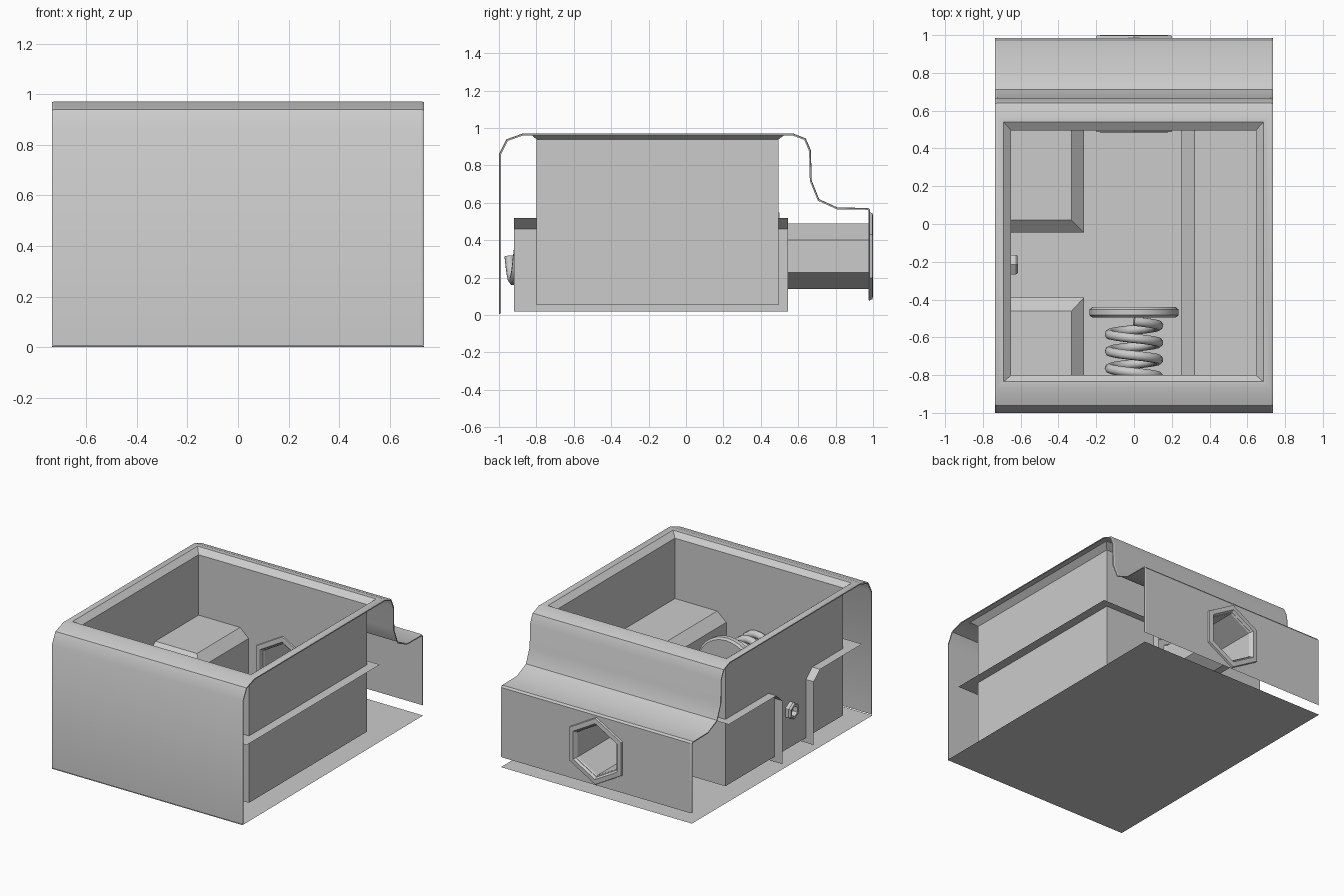
import bpy, bmesh
from math import sin, cos, pi, radians

if "Cube" in bpy.data.objects:
    bpy.data.objects.remove(bpy.data.objects["Cube"])

AXIS_Z = 0.315


def make(name, bm, smooth=None):
    bmesh.ops.recalc_face_normals(bm, faces=bm.faces)
    me = bpy.data.meshes.new(name)
    bm.to_mesh(me)
    bm.free()
    ob = bpy.data.objects.new(name, me)
    bpy.context.collection.objects.link(ob)
    if smooth:
        bpy.ops.object.select_all(action='DESELECT')
        ob.select_set(True)
        bpy.context.view_layer.objects.active = ob
        bpy.ops.object.shade_smooth_by_angle(angle=radians(smooth))
    return ob


def strip(bm, *rows):
    """Join rows of points with quads."""
    vs = [[bm.verts.new(p) for p in r] for r in rows]
    for a, b in zip(vs, vs[1:]):
        for i in range(len(a) - 1):
            bm.faces.new((a[i], a[i + 1], b[i + 1], b[i]))
    return vs


def lathe(name, profile, n, loc, rot_z=0, close=False, smooth=None):
    """Turn (radius, y) points around the y axis."""
    bm = bmesh.new()
    rows = [[(r * cos(pi / 2 + 2 * pi * i / n), y, r * sin(pi / 2 + 2 * pi * i / n))
             for i in range(n + 1)] for r, y in profile]
    if close:
        rows.append(rows[0])
    strip(bm, *rows)
    bmesh.ops.remove_doubles(bm, verts=bm.verts, dist=1e-5)
    ob = make(name, bm, smooth)
    ob.location = loc
    ob.rotation_euler.z = rot_z
    return ob


def holed_plate(name, x0, x1, y, z0, z1, r):
    """Upright plate with a hexagonal hole."""
    bm = bmesh.new()
    loops = [[(x0, y, z0), (x1, y, z0), (x1, y, z1), (x0, y, z1)],
             [(r * cos(pi / 2 + i * pi / 3), y, AXIS_Z + r * sin(pi / 2 + i * pi / 3))
              for i in range(6)]]
    edges = []
    for lp in loops:
        vs = [bm.verts.new(p) for p in lp]
        edges += [bm.edges.new((vs[i - 1], vs[i])) for i in range(len(vs))]
    bmesh.ops.triangle_fill(bm, use_beauty=True, edges=edges, normal=(0, 1, 0))
    return make(name, bm)


# Outer shell: front and back profiles, swept sideways, plus thin side lips
W, L = 0.725, 0.735
front = [(-1, 0.005), (-1, 0.86), (-0.96, 0.94), (-0.87, 0.972)]
back = [(0.57, 0.972), (0.64, 0.945), (0.668, 0.88), (0.672, 0.72), (0.712, 0.62),
        (0.81, 0.575), (0.975, 0.573), (0.985, 0.56)]
bm = bmesh.new()
for prof in (front, back):
    strip(bm, [(-W, y, z) for y, z in prof], [(W, y, z) for y, z in prof])


def rect(x0, x1, y0, y1, z):
    return [(x0, y0, z), (x1, y0, z), (x1, y1, z), (x0, y1, z), (x0, y0, z)]


# top frame and chamfered opening
strip(bm, rect(-W, W, -0.87, 0.57, 0.972), rect(-0.69, 0.685, -0.835, 0.54, 0.972))
bmesh.ops.remove_doubles(bm, verts=bm.verts, dist=1e-5)
make("outer_shell", bm, 40)

bm = bmesh.new()
strip(bm, rect(-0.69, 0.685, -0.835, 0.54, 0.972), rect(-0.65, 0.645, -0.8, 0.495, 0.94))
make("opening_chamfer", bm)

outline = front + back + [(0.985, 0.075)]
inner = [(-0.99, 0.01), (-0.99, 0.857), (-0.952, 0.932), (-0.868, 0.961),
         (0.567, 0.961), (0.632, 0.937), (0.658, 0.877), (0.662, 0.717), (0.705, 0.612),
         (0.808, 0.565), (0.972, 0.563), (0.976, 0.556), (0.976, 0.08)]
for name, s in (("left_lip", -1), ("right_lip", 1)):
    bm = bmesh.new()
    strip(bm, [(s * W, y, z) for y, z in outline],
          [(s * L, y + (b - y) * 0.3, z + (c - z) * 0.3)
           for (y, z), (b, c) in zip(outline, inner)],
          [(s * L, y, z) for y, z in inner])
    make(name, bm, 40)

holed_plate("back_plate", -W, W, 0.985, 0.075, 0.56, 0.18)

# Base plate
bm = bmesh.new()
strip(bm, [(-L, -1, 0), (L, -1, 0)], [(-L, 0.985, 0.005), (L, 0.985, 0.005)])
make("base_plate", bm)

# Inner box: three walls and a floor, with a holed back wall
bm = bmesh.new()
wall = [(-0.65, 0.495), (-0.65, -0.8), (0.645, -0.8), (0.645, 0.495)]
low = strip(bm, [(x, y, 0.94) for x, y in wall], [(x, y, 0.055) for x, y in wall])[1]
bm.faces.new(low)
make("box_walls", bm)
holed_plate("box_back_wall", -0.65, 0.645, 0.495, 0.055, 0.94, 0.18)

# Chamfered side ledges; the left one is split by a gap
Z0, Z1, Z2 = 0.02, 0.46, 0.52
bm = bmesh.new()
ledge = [(0.25, Z0), (0.25, Z1), (0.32, Z2), (0.71, Z2)]
strip(bm, [(x, -0.92, z) for x, z in ledge], [(x, 0.545, z) for x, z in ledge])
make("right_ledge", bm)
for name, end, edge, top in (("left_back_ledge", 0.545, -0.045, 0.02),
                             ("left_front_ledge", -0.92, -0.39, -0.46)):
    bm = bmesh.new()
    lower = [(-0.265, end), (-0.265, edge), (-0.71, edge)]
    upper = [(-0.33, end), (-0.33, top), (-0.71, top)]
    rows = strip(bm, [(x, y, Z0) for x, y in lower], [(x, y, Z1) for x, y in lower],
                 [(x, y, Z2) for x, y in upper])
    bm.faces.new(rows[2] + [bm.verts.new((-0.71, end, Z2))])
    make(name, bm)

# Hexagonal barrel with a flared rim at both ends
lathe("hex_barrel", [(0.235, 0.98), (0.23, 0.998), (0.195, 1.0), (0.175, 0.975),
                     (0.175, 0.51), (0.195, 0.485), (0.23, 0.487), (0.235, 0.5)],
      6, (0, 0, AXIS_Z))

# Hexagonal side bushing
lathe("side_bushing", [(0.06, -0.025), (0.05, -0.037), (0.035, -0.037),
                       (0.035, 0.037), (0.05, 0.037), (0.06, 0.025)],
      6, (-0.65, -0.215, AXIS_Z), pi / 2, close=True)

# Plunger disc
lathe("plunger_disc", [(0, -0.495), (0.222, -0.495), (0.235, -0.483),
                       (0.235, -0.452), (0.222, -0.44), (0, -0.44)],
      32, (0, 0, AXIS_Z), smooth=35)

# Coil spring
N, turns, R = 100, 4.75, 0.13
cu = bpy.data.curves.new("coil_spring", 'CURVE')
cu.dimensions = '3D'
cu.bevel_depth = 0.026
cu.bevel_resolution = 2
cu.use_fill_caps = True
sp = cu.splines.new('POLY')
sp.points.add(N - 1)
for i, p in enumerate(sp.points):
    t = i / (N - 1)
    a = pi + 2 * pi * turns * t
    p.co = (R * cos(a), -0.945 + 0.43 * t, AXIS_Z + R * sin(a), 1)
bpy.context.collection.objects.link(bpy.data.objects.new("coil_spring", cu))
